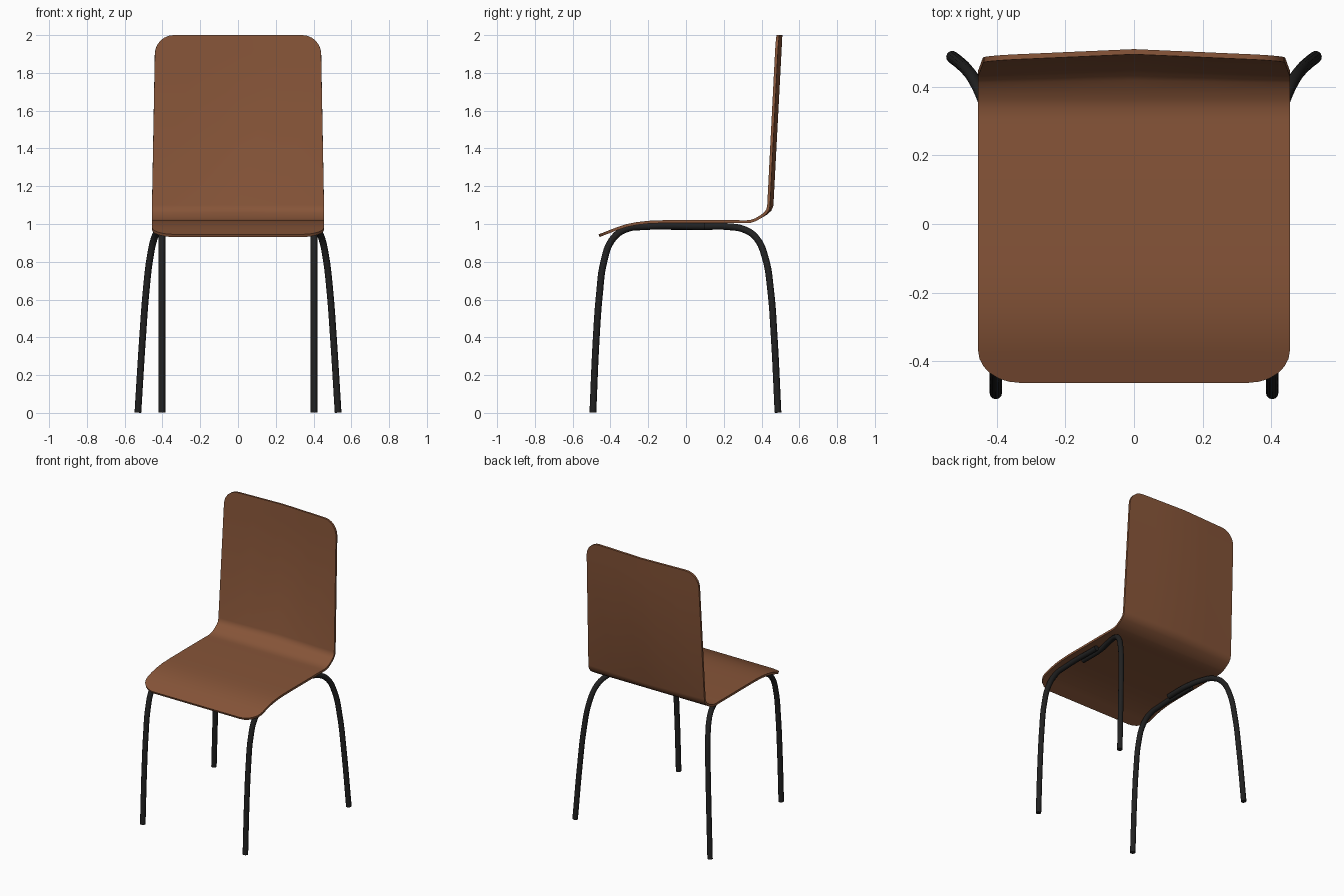
import bpy, bmesh, math

if "Cube" in bpy.data.objects:
    bpy.data.objects.remove(bpy.data.objects["Cube"])


def material(name, rgb):
    m = bpy.data.materials.new(name)
    m.diffuse_color = (*rgb, 1)
    m.use_nodes = True
    m.node_tree.nodes["Principled BSDF"].inputs["Base Color"].default_value = m.diffuse_color
    return m


wood = material("brown wood", (0.24, 0.09, 0.04))
metal = material("black metal", (0.015, 0.015, 0.015))


def finish(ob, angle):
    bpy.ops.object.select_all(action='DESELECT')
    bpy.context.view_layer.objects.active = ob
    ob.select_set(True)
    if ob.type == 'CURVE' or ob.modifiers:
        bpy.ops.object.convert(target='MESH')
    bpy.ops.object.shade_smooth_by_angle(angle=math.radians(angle))


# Bent sheet: rows of (half width, y, z, backward bow at centre)
rows = []
STEPS = 6
# rounded front corners
for i in range(STEPS + 1):
    a = math.pi / 2 * i / STEPS
    d = 1 - math.cos(a)
    rows.append((0.335 + 0.12 * math.sin(a), -0.463 + 0.095 * d, 0.945 + 0.037 * d, 0))
# seat and upward curve
for y, z in [(-0.32, 0.998), (-0.26, 1.01), (-0.2, 1.017), (-0.12, 1.02), (0.28, 1.02),
             (0.31, 1.019), (0.34, 1.021), (0.365, 1.029), (0.39, 1.044)]:
    rows.append((0.455, y, z, 0))
rows.append((0.455, 0.412, 1.06, 0.006))
rows.append((0.455, 0.426, 1.078, 0.013))
rows.append((0.455, 0.43, 1.1, 0.018))
# backrest with rounded top corners
for i in range(STEPS + 1):
    a = math.pi / 2 * i / STEPS
    d = math.sin(a)
    rows.append((0.34 + 0.1 * math.cos(a), 0.47 + 0.005 * d, 1.9 + 0.1 * d, 0.02))

bm = bmesh.new()
COLS = [-1, -0.5, 0, 0.5, 1]
grid = [[bm.verts.new((c * w, y + bow * (1 - abs(c * w) / 0.455), z)) for c in COLS]
        for w, y, z, bow in rows]
for lo, hi in zip(grid, grid[1:]):
    for c in range(len(COLS) - 1):
        bm.faces.new((lo[c], lo[c + 1], hi[c + 1], hi[c]))
mesh = bpy.data.meshes.new("seat_and_backrest")
bm.to_mesh(mesh)
bm.free()
shell = bpy.data.objects.new("seat_and_backrest", mesh)
bpy.context.collection.objects.link(shell)
mesh.materials.append(wood)
mod = shell.modifiers.new("thickness", 'SOLIDIFY')
mod.thickness = 0.015
mod.offset = -1
finish(shell, 30)


# Bent tube legs, overlapping side by side under the seat
def leg(name, pts, side):
    cu = bpy.data.curves.new(name, 'CURVE')
    cu.dimensions = '3D'
    cu.bevel_depth = 0.018
    cu.bevel_resolution = 4
    cu.resolution_u = 6
    cu.use_fill_caps = True
    sp = cu.splines.new('BEZIER')
    sp.bezier_points.add(len(pts) - 1)
    for bp, (x, y, z) in zip(sp.bezier_points, pts):
        bp.co = (side * x, y, z)
        bp.handle_left_type = bp.handle_right_type = 'AUTO'
    ob = bpy.data.objects.new(name, cu)
    bpy.context.collection.objects.link(ob)
    cu.materials.append(metal)
    finish(ob, 40)


front = [(0.403, -0.493, 0.002), (0.403, -0.475, 0.4), (0.403, -0.458, 0.63), (0.403, -0.435, 0.8),
         (0.403, -0.39, 0.918), (0.403, -0.32, 0.972), (0.403, -0.22, 0.986), (0.403, 0.1, 0.987)]
rear = [(0.53, 0.487, 0.002), (0.505, 0.467, 0.4), (0.486, 0.448, 0.65), (0.466, 0.42, 0.82),
        (0.443, 0.373, 0.925), (0.42, 0.31, 0.97), (0.395, 0.22, 0.986), (0.37, 0.1, 0.987),
        (0.367, -0.08, 0.987)]
for side, label in ((-1, "left"), (1, "right")):
    leg("front_leg_" + label, front, side)
    leg("rear_leg_" + label, rear, side)
